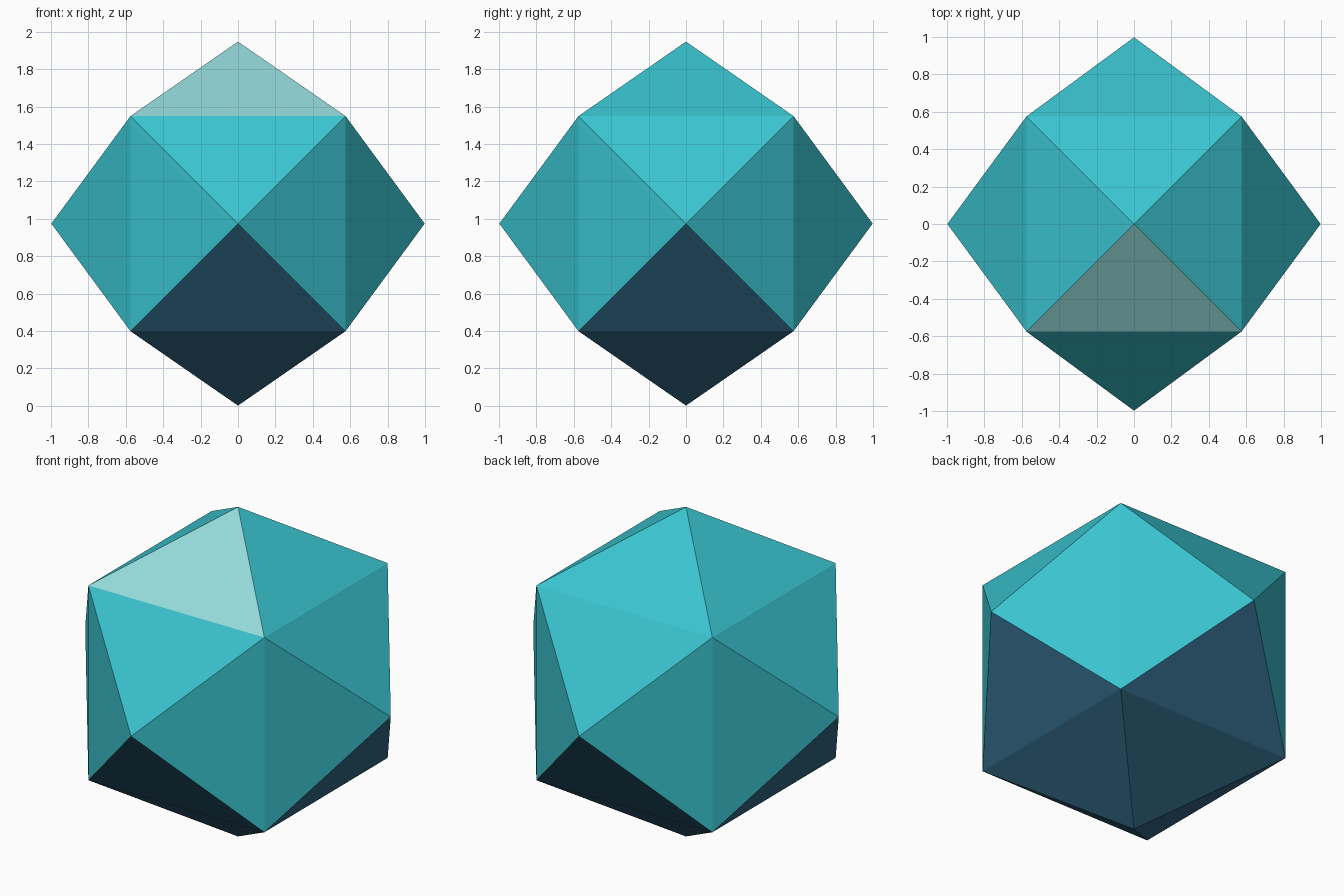
import bpy, bmesh
from mathutils import Vector

if "Cube" in bpy.data.objects:
    bpy.data.objects.remove(bpy.data.objects["Cube"])

CENTRE_Z = 0.974   # height of the middle of the gem
CUBE = 0.575       # half width of the inner cube
TIP = Vector((0.998, 0.998, 0.973))  # distance of the six points from the middle


def srgb(r, g, b):
    def lin(c):
        c /= 255
        return c / 12.92 if c <= 0.04045 else ((c + 0.055) / 1.055) ** 2.4
    return (lin(r), lin(g), lin(b), 1)


def material(name, rgb):
    m = bpy.data.materials.new(name)
    m.diffuse_color = srgb(*rgb)
    m.use_nodes = True
    m.node_tree.nodes["Principled BSDF"].inputs["Base Color"].default_value = m.diffuse_color
    return m


# Cube with each side raised into a low pyramid
bm = bmesh.new()
bmesh.ops.create_cube(bm, size=2 * CUBE)
poked = bmesh.ops.poke(bm, faces=bm.faces[:])
for v in poked["verts"]:
    d = v.co.normalized()
    v.co = Vector(d[i] * TIP[i] for i in range(3))
bm.normal_update()

# Dark underside, one pale facet on the front of the top pyramid
for f in bm.faces:
    c = f.calc_center_median()
    if f.normal.z < -0.1:
        f.material_index = 1
    elif c.z > CUBE and c.y < -0.2:
        f.material_index = 2

bmesh.ops.translate(bm, verts=bm.verts, vec=(0, 0, CENTRE_Z))
mesh = bpy.data.meshes.new("faceted_gem")
bm.to_mesh(mesh)
bm.free()

for name, rgb in (("teal", (58, 196, 208)),
                  ("navy", (50, 106, 135)),
                  ("pale aqua", (149, 218, 218))):
    mesh.materials.append(material(name, rgb))

gem = bpy.data.objects.new("faceted_gem", mesh)
bpy.context.collection.objects.link(gem)
